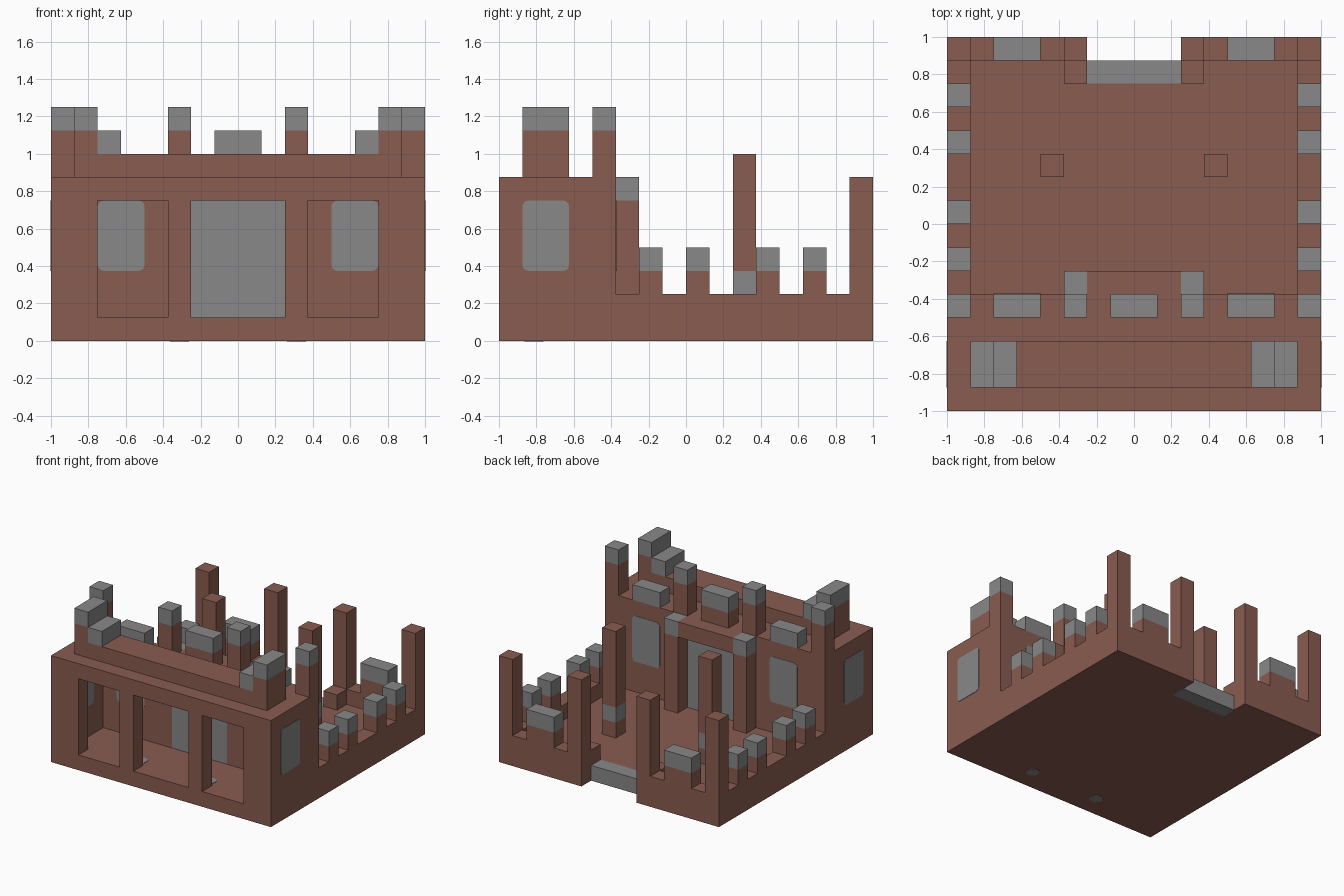
import bpy
import math

if "Cube" in bpy.data.objects:
    bpy.data.objects.remove(bpy.data.objects["Cube"])

U = 0.125  # block size


def material(name, color):
    m = bpy.data.materials.new(name)
    m.use_nodes = True
    m.diffuse_color = color
    m.node_tree.nodes["Principled BSDF"].inputs["Base Color"].default_value = color
    return m


BRICK = material("red brick", (0.25, 0.107, 0.082, 1))
STONE = material("grey stone", (0.246, 0.246, 0.246, 1))


def add_mesh(name, verts, faces, mat):
    mesh = bpy.data.meshes.new(name)
    mesh.from_pydata(verts, [], faces)
    mesh.materials.append(mat)
    obj = bpy.data.objects.new(name, mesh)
    bpy.context.collection.objects.link(obj)
    return obj


def box(name, x, y, z, mat=BRICK):
    """Box from three (low, high) ranges in blocks."""
    verts = [(a * U, b * U, c * U) for a in x for b in y for c in z]
    faces = [(0, 1, 3, 2), (4, 6, 7, 5), (0, 4, 5, 1),
             (2, 3, 7, 6), (0, 2, 6, 4), (1, 5, 7, 3)]
    return add_mesh(name, verts, faces, mat)


def pair(name, x, y, z, mat=BRICK):
    box("left_" + name, x, y, z, mat)
    box("right_" + name, (-x[1], -x[0]), y, z, mat)


def capped(name, x, y, bottom, top):
    """Brick post or merlon on both sides with a stone cap one block high."""
    pair(name, x, y, (bottom, top - 1))
    pair(name + "_cap", x, y, (top - 1, top), STONE)


def panel(name, center, half, thickness, axis, r):
    """Rounded stone panel seen on both sides of a wall or floor."""
    ring = []
    for k, (sx, sy) in enumerate([(1, 1), (-1, 1), (-1, -1), (1, -1)]):
        for step in range(4):
            a = math.pi / 2 * (k + step / 3)
            ring.append((sx * (half[0] - r) + r * math.cos(a),
                         sy * (half[1] - r) + r * math.sin(a)))
    verts = []
    for side in (-1, 1):
        for u, v in ring:
            p = [u, v]
            p.insert(axis, side * (thickness / 2 + 0.003))
            verts.append([c * U + q for c, q in zip(center, p)])
    n = len(ring)
    faces = [tuple(reversed(range(n))), tuple(range(n, 2 * n))]
    faces += [(i, (i + 1) % n, n + (i + 1) % n, n + i) for i in range(n)]
    obj = add_mesh(name, verts, faces, STONE)
    if axis == 1:
        obj.data.flip_normals()


# Floor with the back entrance step
box("floor", (-8, 8), (-8, 6), (0, 1))
pair("floor_back", (2, 8), (6, 8), (0, 1))
box("entrance_step", (-2, 2), (6, 7), (0, 1), STONE)
pair("entrance_block", (2, 3), (6, 7), (1, 2))

# Front hall: front wall piers, side walls, back wall, roof
pair("front_corner_pier", (6, 8), (-8, -7), (1, 6))
pair("front_pier", (2, 3), (-8, -7), (1, 6))
pair("hall_side_wall", (7, 8), (-7, -3), (1, 6))
pair("hall_back_wall", (2, 7), (-4, -3), (1, 6))
box("hall_door", (-2, 2), (-4, -3), (1, 6), STONE)
box("hall_roof", (-8, 8), (-8, -3), (6, 7))

# Windows and floor inlays
for side, s in (("left", 1), ("right", -1)):
    panel(side + "_side_window", (s * 7.5, -6, 4.5), (0.125, 0.1875), U, 0, 0.03)
    panel(side + "_back_window", (s * 5, -3.5, 4.5), (0.125, 0.1875), U, 1, 0.03)
    panel(side + "_floor_inlay", (s * 2.5, -6.5, 0.5), (0.05, 0.05), U, 2, 0.045)

# Porch behind the hall
capped("porch_post", (2, 3), (-3, -2), 1, 7)
box("porch_lintel", (-2, 2), (-3, -2), (6, 7))

# Stepped gable on the roof
box("gable", (-7, 7), (-7, -5), (7, 8))
pair("gable_step", (5, 6), (-7, -5), (8, 9), STONE)
capped("gable_end", (6, 7), (-7, -5), 8, 10)

# Battlements on the rear edge of the roof
capped("roof_corner_post", (7, 8), (-4, -3), 7, 10)
capped("roof_post", (2, 3), (-4, -3), 7, 10)
pair("roof_merlon", (4, 6), (-4, -3), (7, 8), STONE)
box("roof_middle_merlon", (-1, 1), (-4, -3), (7, 8))
box("roof_middle_merlon_cap", (-1, 1), (-4, -3), (8, 9), STONE)

# Courtyard walls with merlons and posts
pair("court_side_wall", (7, 8), (-3, 7), (1, 2))
pair("court_back_wall", (2, 8), (7, 8), (1, 2))
for i, y in enumerate((-2, 0, 3, 5)):
    capped(f"side_merlon_{i + 1}", (7, 8), (y, y + 1), 2, 4)
capped("back_merlon", (4, 6), (7, 8), 2, 4)
pair("back_corner_post", (7, 8), (7, 8), (2, 7))
pair("gate_post", (2, 3), (7, 8), (2, 7))

# Free-standing courtyard pillars with a stone band
pair("pillar_foot", (3, 4), (2, 3), (1, 2))
pair("pillar_band", (3, 4), (2, 3), (2, 3), STONE)
pair("pillar_shaft", (3, 4), (2, 3), (3, 8))
